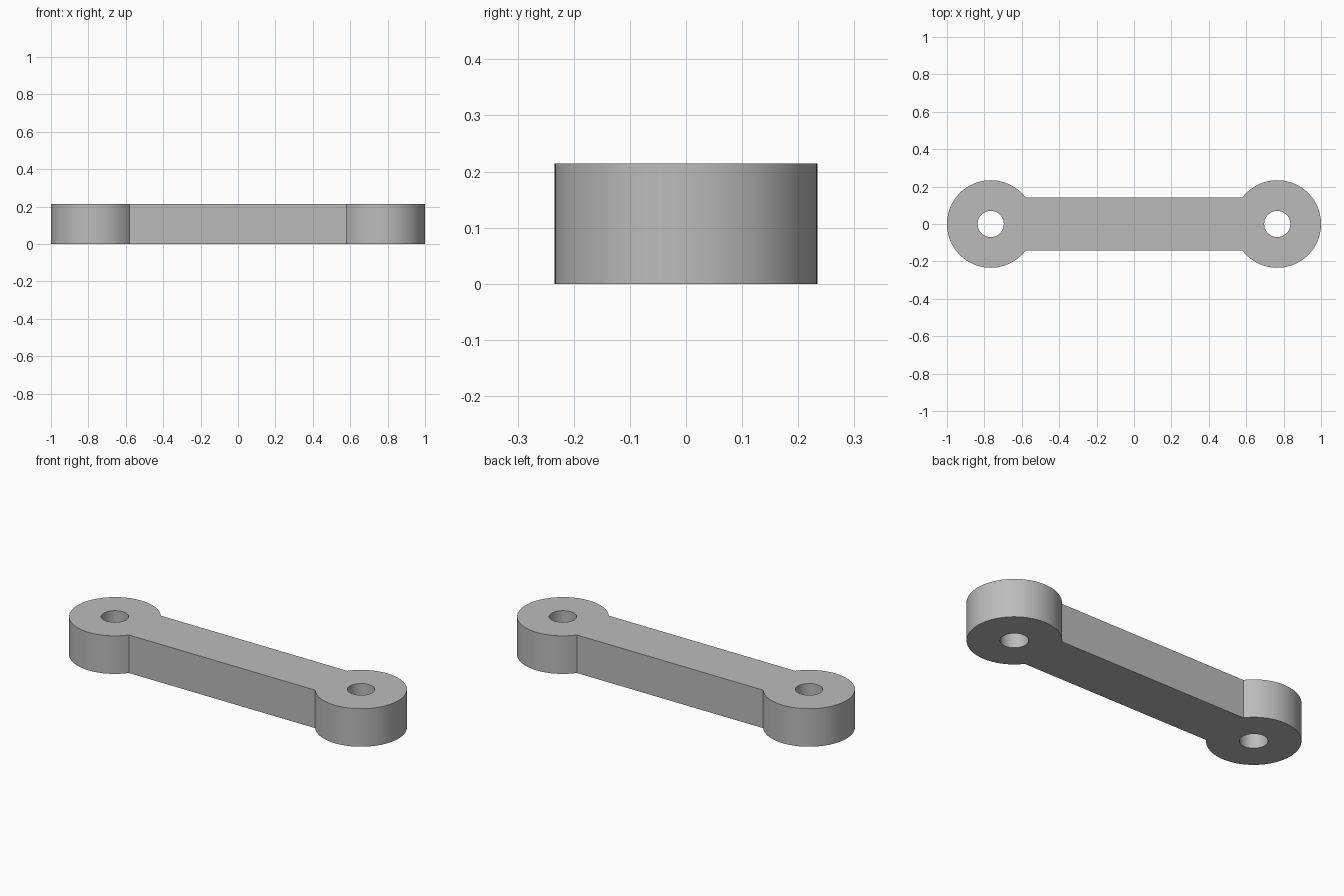
import bpy
import bmesh
from math import asin, cos, sin, pi, radians

cube = bpy.data.objects.get("Cube")
if cube:
    bpy.data.objects.remove(cube, do_unlink=True)

HEIGHT = 0.214
EYE_R = 0.234
EYE_X = 1 - EYE_R
HOLE_R = 0.07
BAR_HALF = 0.142

steel = bpy.data.materials.new("grey_steel")
steel.use_nodes = True
GREY = (0.5, 0.5, 0.5, 1)
steel.diffuse_color = GREY
steel.node_tree.nodes["Principled BSDF"].inputs["Base Color"].default_value = GREY


def arc(cx, radius, start, end, steps):
    """Points along an arc centred on the x axis."""
    angles = [start + (end - start) * i / steps for i in range(steps + 1)]
    return [(cx + radius * cos(a), radius * sin(a), 0) for a in angles]


def add_loop(bm, points):
    verts = [bm.verts.new(p) for p in points]
    return [bm.edges.new((a, b)) for a, b in zip(verts, verts[1:] + verts[:1])]


# Outline: two round eyes joined by the straight sides of the bar
neck = asin(BAR_HALF / EYE_R)
outline = arc(EYE_X, EYE_R, neck - pi, pi - neck, 72)
outline += arc(-EYE_X, EYE_R, neck, 2 * pi - neck, 72)

# Flat profile with a pin hole in each eye
bm = bmesh.new()
edges = add_loop(bm, outline)
for side in (-1, 1):
    edges += add_loop(bm, arc(side * EYE_X, HOLE_R, 0, 2 * pi, 48)[:-1])
bmesh.ops.triangle_fill(bm, use_beauty=True, use_dissolve=False, edges=edges)

# Raise the profile to full thickness
top = bmesh.ops.extrude_face_region(bm, geom=bm.faces[:], use_keep_orig=True)["geom"]
bmesh.ops.translate(bm, vec=(0, 0, HEIGHT),
                    verts=[v for v in top if isinstance(v, bmesh.types.BMVert)])
bmesh.ops.recalc_face_normals(bm, faces=bm.faces[:])

mesh = bpy.data.meshes.new("connecting_link")
bm.to_mesh(mesh)
bm.free()
mesh.materials.append(steel)
link = bpy.data.objects.new("connecting_link", mesh)
bpy.context.collection.objects.link(link)

bpy.ops.object.select_all(action="DESELECT")
link.select_set(True)
bpy.context.view_layer.objects.active = link
bpy.ops.object.shade_smooth_by_angle(angle=radians(30))
